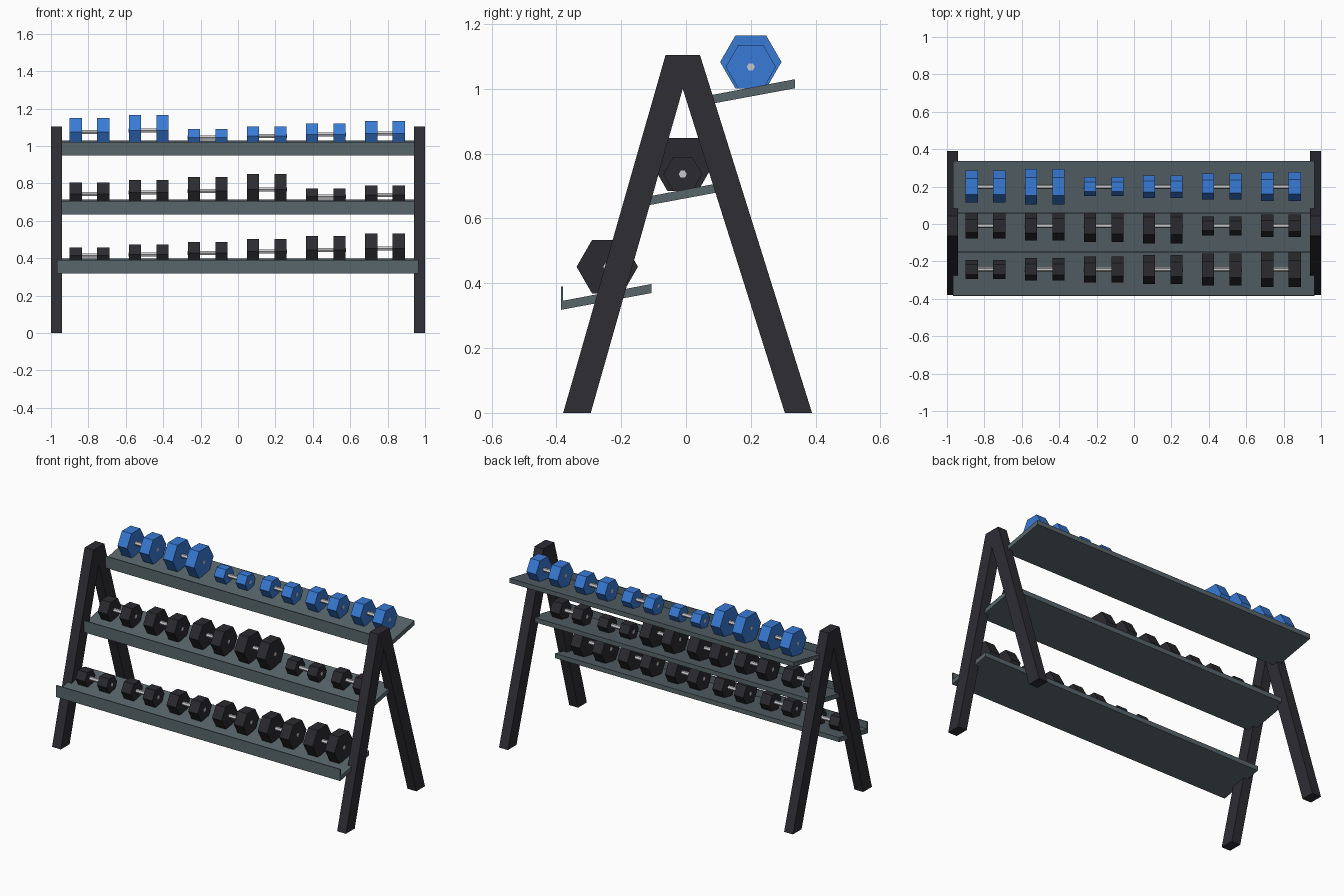
import bpy, bmesh, math

if "Cube" in bpy.data.objects:
    bpy.data.objects.remove(bpy.data.objects["Cube"], do_unlink=True)


def material(name, r, g, b):
    m = bpy.data.materials.new(name)
    m.use_nodes = True
    m.diffuse_color = (r, g, b, 1)
    bsdf = m.node_tree.nodes["Principled BSDF"]
    bsdf.inputs["Base Color"].default_value = (r, g, b, 1)
    bsdf.inputs["Roughness"].default_value = 0.6
    return m


FRAME = material("charcoal frame", 0.027, 0.026, 0.034)
SHELF = material("slate shelf", 0.098, 0.132, 0.147)
BLACK = material("black rubber", 0.024, 0.023, 0.028)
BLUE = material("blue rubber", 0.040, 0.195, 0.67)
STEEL = material("bright steel", 0.58, 0.58, 0.60)


def add_prism(bm, profile, x0, x1, slot=0):
    """Extrude a closed (y, z) profile along x."""
    face = bm.faces.new([bm.verts.new((x0, y, z)) for y, z in profile])
    face.material_index = slot
    out = bmesh.ops.extrude_face_region(bm, geom=[face], use_keep_orig=True)["geom"]
    moved = [v for v in out if isinstance(v, bmesh.types.BMVert)]
    bmesh.ops.translate(bm, verts=moved, vec=(x1 - x0, 0, 0))
    for v in moved:
        for f in v.link_faces:
            f.material_index = slot


def finish(name, bm, *mats):
    bmesh.ops.recalc_face_normals(bm, faces=bm.faces[:])
    mesh = bpy.data.meshes.new(name)
    bm.to_mesh(mesh)
    bm.free()
    for m in mats:
        mesh.materials.append(m)
    obj = bpy.data.objects.new(name, mesh)
    bpy.context.collection.objects.link(obj)
    return obj


def hexagon(y, z, r):
    return [(y + r * math.cos(i * math.pi / 3), z + r * math.sin(i * math.pi / 3))
            for i in range(6)]


# A-shaped end frames
A_PROFILE = [(-0.379, 0), (-0.294, 0), (-0.01, 1.0), (0.305, 0),
             (0.389, 0), (0.043, 1.105), (-0.063, 1.105)]
for name, x0 in (("right_end_frame", -1.0), ("left_end_frame", 0.94)):
    bm = bmesh.new()
    add_prism(bm, A_PROFILE, x0, x0 + 0.06)
    finish(name, bm, FRAME)


# Dumbbell: two hexagonal heads on a steel handle
def dumbbell(name, x, y, base, half_height, rubber):
    bm = bmesh.new()
    z = base + half_height
    for x0 in (x - 0.106, x + 0.041):
        add_prism(bm, hexagon(y, z, half_height / math.sin(math.pi / 3)), x0, x0 + 0.065)
    add_prism(bm, hexagon(y, z, 0.0125), x - 0.107, x + 0.107, 1)
    finish(name, bm, rubber, STEEL)


# Tilted shelves with a front lip, each carrying six dumbbells
DEPTH, RISE, THICK, LIP, LIP_H = 0.28, 0.052, 0.028, 0.006, 0.072
rows = [("bottom", -0.386, 0.318, BLACK),
        ("middle", -0.153, 0.634, BLACK),
        ("top", 0.057, 0.950, BLUE)]
for row, (label, y, z, rubber) in enumerate(rows):
    bm = bmesh.new()
    add_prism(bm, [(y, z), (y + DEPTH, z + RISE), (y + DEPTH, z + RISE + THICK),
                   (y + LIP, z + THICK), (y + LIP, z + LIP_H), (y, z + LIP_H)],
              -0.967, 0.966)
    finish(label + "_shelf", bm, SHELF)
    for i in range(6):
        size = (i + 2 * row) % 6
        dumbbell(f"{label}_dumbbell_{i + 1}", -0.794 + 0.316 * i, y + 0.143,
                 z + 0.051, 0.0445 + 0.0075 * size, rubber)
